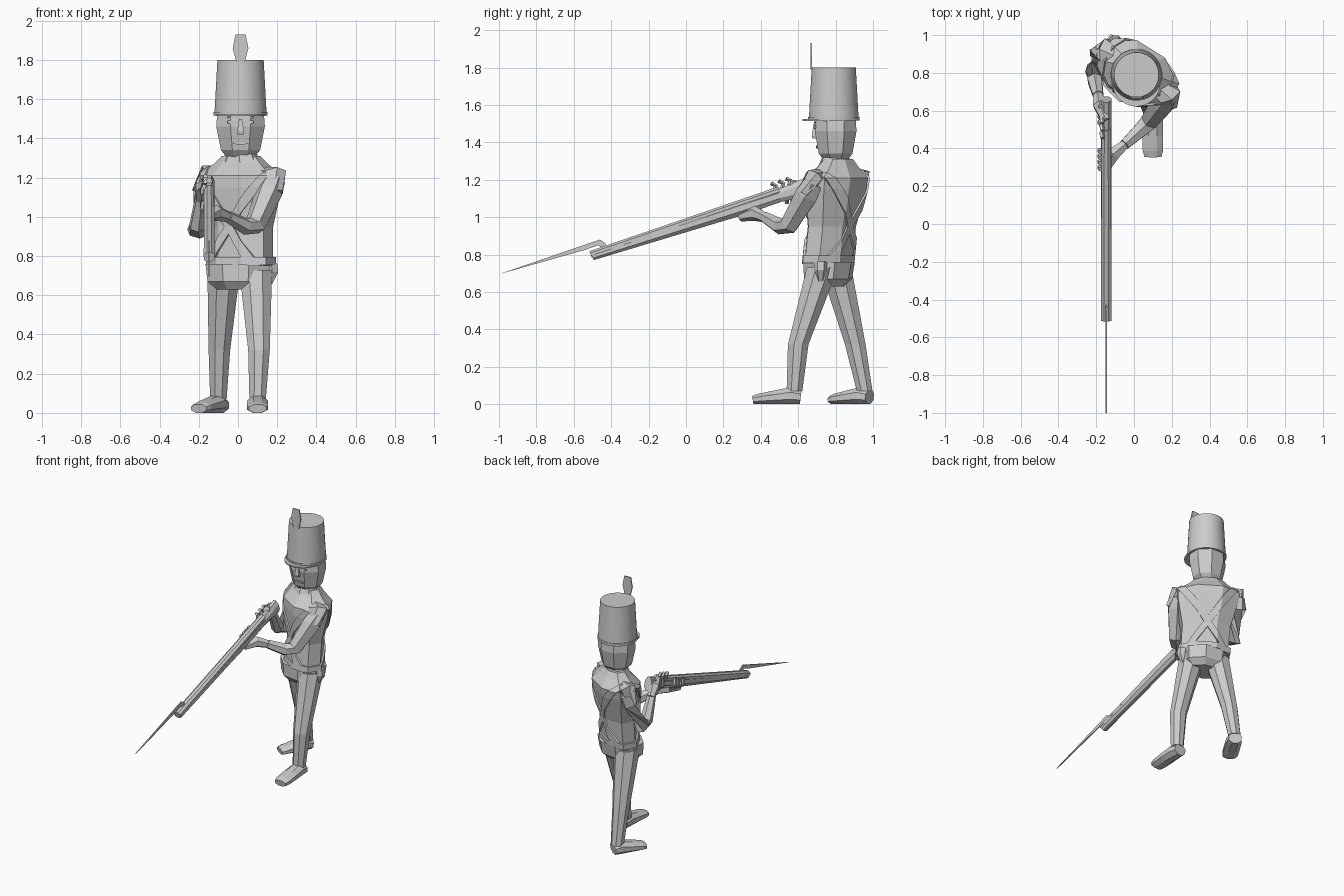
import bpy, bmesh, math
from mathutils import Vector, Matrix

if "Cube" in bpy.data.objects:
    bpy.data.objects.remove(bpy.data.objects["Cube"], do_unlink=True)

GREY = (.6, .6, .6, 1)
grey = bpy.data.materials.new("plain grey")
grey.use_nodes = True
grey.diffuse_color = GREY
grey.node_tree.nodes["Principled BSDF"].inputs["Base Color"].default_value = GREY


def finish(name, bm):
    bmesh.ops.recalc_face_normals(bm, faces=bm.faces)
    mesh = bpy.data.meshes.new(name)
    bm.to_mesh(mesh)
    bm.free()
    mesh.materials.append(grey)
    part = bpy.data.objects.new(name, mesh)
    bpy.context.scene.collection.objects.link(part)
    return part


def skin(rings):
    """Join rings of points into a closed, capped body."""
    bm = bmesh.new()
    loops = [[bm.verts.new(point) for point in ring] for ring in rings]
    count = len(loops[0])
    for lower, upper in zip(loops, loops[1:]):
        for i in range(count):
            j = (i + 1) % count
            bm.faces.new((lower[i], lower[j], upper[j], upper[i]))
    bm.faces.new(loops[0][::-1])
    bm.faces.new(loops[-1])
    return bm


def polygon(sides):
    """Regular polygon whose flats lie one unit from the middle."""
    step = math.tau / sides
    reach = 1 / math.cos(step / 2)
    return [(reach * math.cos(step * (i + .5)), reach * math.sin(step * (i + .5)))
            for i in range(sides)]


def stack(x, y, profile, sides=8, turn=0, flat=1, lean=0):
    """Upright body from a profile of height: half width."""
    rotation = Matrix.Rotation(turn, 3, 'Z')
    return skin([[rotation @ Vector((c * width, s * width * flat, 0))
                  + Vector((x, y + lean * (z - 1), z)) for c, s in polygon(sides)]
                 for z, width in profile.items()])


def limb(name, path, heights, widths=None, sides=6):
    """Tube along a path with a half height and half width at each point."""
    path = [Vector(point) for point in path]
    rings = []
    for i, (point, height) in enumerate(zip(path, heights)):
        width = widths[i] if widths else height
        along = (path[min(i + 1, len(path) - 1)] - path[max(i - 1, 0)]).normalized()
        guide = Vector((0, 0, 1)) if abs(along.z) < .9 else Vector((0, 1, 0))
        side = along.cross(guide).normalized()
        up = side.cross(along)
        rings.append([point + side * c * width + up * s * height for c, s in polygon(sides)])
    return finish(name, skin(rings))


def plate(name, outline, thickness):
    """Thin flat plate, centred on its outline."""
    half = Vector(thickness) / 2
    return finish(name, skin([[Vector(point) + half * way for point in outline]
                              for way in (-1, 1)]))


# Coat body, turned towards the weapon
TURN = math.radians(-32)


def coat_body(grow=0):
    profile = {.75: .165, .95: .165, 1.15: .21, 1.21: .215, 1.27: .14, 1.31: .1}
    return stack(.015, .785, {z: width + grow for z, width in profile.items()},
                 turn=TURN, flat=.66, lean=.1)


finish("coat", coat_body())
finish("collar", stack(.015, .8, {1.28: .1, 1.32: .08}, turn=TURN, flat=.8))


# Straps and belt, sliced from a slightly larger coat and thickened
def band(name, centre, normal, half_width):
    bm = coat_body(grow=.015)
    normal = Vector(normal).normalized()
    for way in (normal, -normal):
        bmesh.ops.bisect_plane(bm, geom=bm.verts[:] + bm.edges[:] + bm.faces[:],
                               plane_co=Vector(centre) + way * half_width,
                               plane_no=way, clear_outer=True)
    bmesh.ops.recalc_face_normals(bm, faces=bm.faces)
    bmesh.ops.solidify(bm, geom=bm.faces[:], thickness=.012)
    finish(name, bm)


across = Vector((math.cos(TURN), math.sin(TURN), 0))
for side, way in (("left", 1), ("right", -1)):
    band(side + "_cross_strap", (.015, .78, .95), across * way + Vector((0, 0, .7)), .022)
band("waist_belt", (0, 0, .775), (0, 0, 1), .02)

# Hips and pouch
finish("hips", stack(.005, .785, {.63: .11, .67: .155, .76: .165}, turn=TURN / 4, flat=.78, lean=.08))
limb("hip_pouch", [(.17, .72, .76), (.175, .72, .72), (.16, .72, .66)], (.03, .03, .015))


# Legs and shoes
def leg(side, hip, knee, ankle, toe):
    hip, knee, ankle, toe = map(Vector, (hip, knee, ankle, toe))
    rings = []
    for start, end, wide, narrow in ((ankle, knee, .042, .055), (knee, hip, .055, .084)):
        for step in (0, .5, 1):
            middle = start.lerp(end, step)
            width = wide + (narrow - wide) * step
            rings.append([middle + Vector((c * width, s * width, 0)) for c, s in polygon(8)])
    del rings[3]
    finish(side + "_leg", skin(rings))
    forward = toe - ankle
    forward.z = 0
    ground = ankle - Vector((0, 0, ankle.z))
    heights = (.038, .045, .036, .028, .022)
    sole = [ground + forward * reach + Vector((0, 0, height))
            for reach, height in zip((-.15, .1, .5, .85, 1), heights)]
    limb(side + "_shoe", sole, heights, (.045, .052, .054, .054, .045), sides=8)


leg("left", hip=(.09, .73, .73), knee=(.107, .6, .32), ankle=(.1, .58, .07), toe=(.1, .357, 0))
leg("right", hip=(-.072, .8, .73), knee=(-.095, .905, .32), ankle=(-.1, .955, .07), toe=(-.2, .78, 0))


# Arms with shoulder wings and hands
def arm(side, shoulder, elbow, wrist, palm, fingertip, inward):
    shoulder, elbow, wrist, palm = map(Vector, (shoulder, elbow, wrist, palm))
    bulge = shoulder.lerp(elbow, .25)
    limb(side + "_arm", [shoulder, bulge, elbow.lerp(shoulder, .1), elbow.lerp(wrist, .3), wrist],
         (.05, .06, .046, .038, .027))
    limb(side + "_hand", [wrist, palm, fingertip], (.024, .035, .02))
    top = shoulder + Vector((0, 0, .03))
    limb(side + "_shoulder_wing", [top + across * inward, top, bulge - across * inward / 2],
         (.03, .04, .03), (.045, .06, .045))


arm("left", shoulder=(.185, .685, 1.19), elbow=(.075, .535, .93), wrist=(-.05, .42, 1),
    palm=(-.11, .37, 1.02), fingertip=(-.15, .29, 1), inward=-.06)
arm("right", shoulder=(-.15, .92, 1.2), elbow=(-.215, .8, .89), wrist=(-.19, .68, 1.09),
    palm=(-.18, .63, 1.15), fingertip=(-.15, .55, 1.18), inward=.06)


# Musket laid along one sloping line
def on_musket(y, lift=0, aside=0):
    return Vector((aside - .147, y, .952 + .325 * y + lift))


def along_musket(*spots):
    return [on_musket(*spot) for spot in spots]


limb("musket_stock", along_musket((-.5,), (.3,), (.5,), (.6,), (.66,)),
     (.02, .038, .034, .045, .05), [.027] * 5, sides=8)
limb("musket_barrel", along_musket((-.51, .015), (.5, .03)), (.018, .02), (.028, .025), sides=8)
for i in range(3):
    y = .47 + i * .04
    limb(f"lock_part_{i + 1}", along_musket((y, .03, -.02), (y + .01, .06, -.025), (y - .015, .08, -.02)),
         [.01] * 3, sides=5)

# Fingers wrapped round the musket
for side, first in (("left", .3), ("right", .54)):
    for i in range(4):
        y = first + i * .03
        limb(f"{side}_finger_{i + 1}",
             along_musket((y, -.05), (y, -.01, -.036), (y - .01, .035, -.028)),
             [.011] * 3, sides=5)

# Bayonet blade with its bent neck
blade = [(-1, .695), (-.505, .865), (-.46, .88), (-.43, .86), (-.43, .82), (-.47, .85), (-.54, .825)]
plate("bayonet", [(-.147, y, z) for y, z in blade], (.008, 0, 0))

# Head and face
MIDDLE, HEAD_Y, FACE_Y = .013, .79, .69
finish("neck", stack(MIDDLE, .805, {1.27: .06, 1.36: .065}))
finish("head", stack(MIDDLE, .8, {1.305: .07, 1.34: .1, 1.46: .124, 1.54: .118}, flat=.9))
finish("nose", stack(MIDDLE, FACE_Y, {1.42: .014, 1.435: .018, 1.5: .007}, sides=4))


def face_mark(name, x, y, z, width, height):
    plate(name, [(x + c * width, y, z + s * height) for c, s in polygon(6)], (0, .009, 0))


face_mark("mouth", MIDDLE, .7, 1.375, .035, .006)
for side, way in (("left", 1), ("right", -1)):
    face_mark(side + "_eye", MIDDLE + way * .042, FACE_Y, 1.483, .024, .01)
    face_mark(side + "_brow", MIDDLE + way * .042, FACE_Y, 1.508, .026, .004)

# Tall hat with brim, visor and plume
hat = finish("hat", stack(MIDDLE, HEAD_Y, {1.525: .133, 1.8: .118}, sides=32))
brim = finish("hat_brim", stack(MIDDLE, HEAD_Y, {1.517: .137, 1.535: .137}, sides=32))
visor = finish("hat_visor", stack(MIDDLE, .75, {1.515: .127, 1.524: .127}, sides=32))
for part in (hat, brim, visor):
    bpy.ops.object.select_all(action='DESELECT')
    part.select_set(True)
    bpy.context.view_layer.objects.active = part
    bpy.ops.object.shade_smooth_by_angle(angle=math.radians(35))
feather = {1.79: .022, 1.86: .04, 1.93: .026}
edge = [(width, z) for z, width in feather.items()]
edge += [(-width, z) for width, z in reversed(edge)]
plate("plume", [(MIDDLE + x, .67, z) for x, z in edge], (0, .008, 0))
